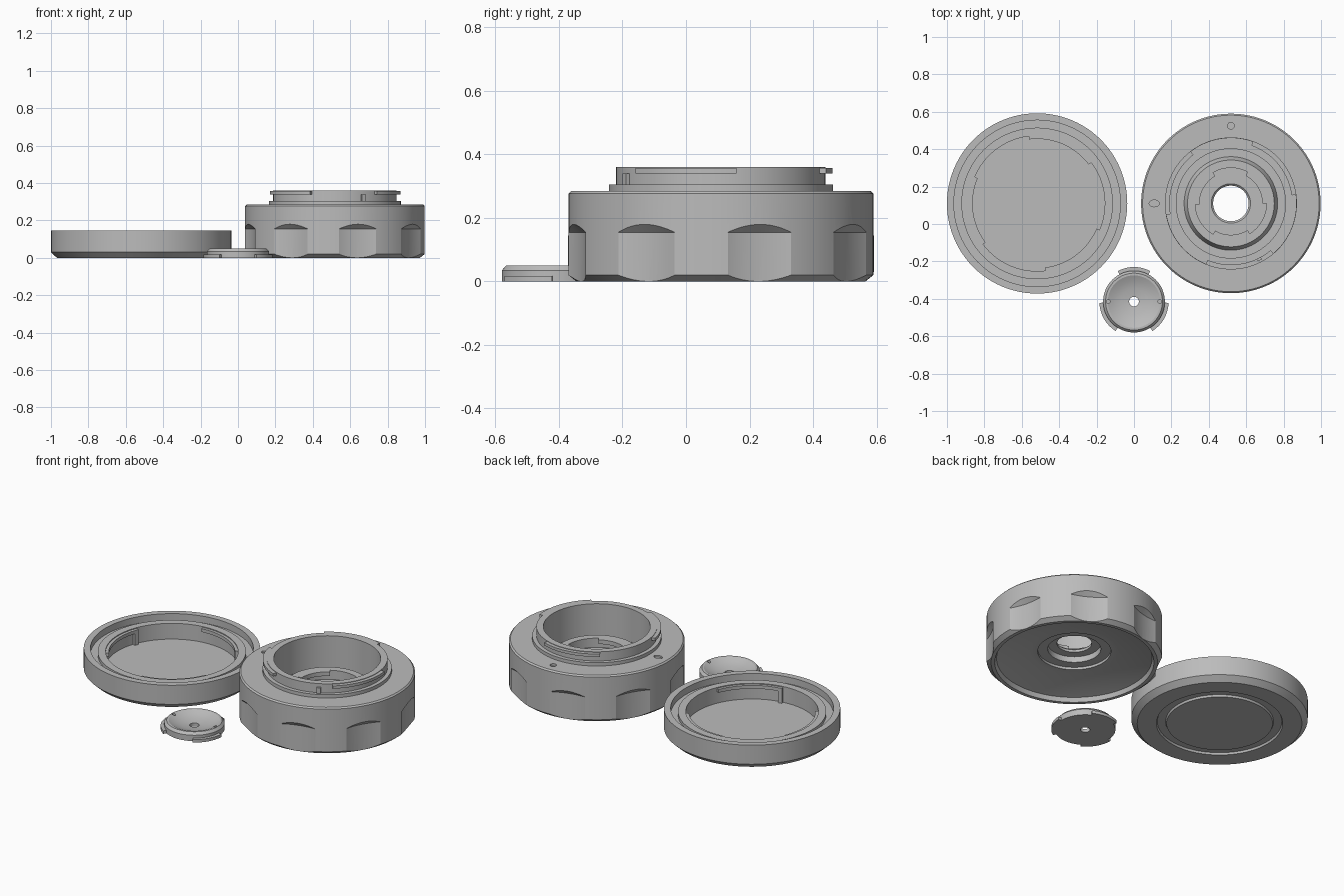
import bpy, bmesh, math
from mathutils import Vector, Matrix

if "Cube" in bpy.data.objects:
    bpy.data.objects.remove(bpy.data.objects["Cube"], do_unlink=True)

grey = bpy.data.materials.new("plain_grey")
grey.use_nodes = True
GREY = (0.5, 0.5, 0.5, 1)
grey.diffuse_color = GREY
grey.node_tree.nodes["Principled BSDF"].inputs["Base Color"].default_value = GREY


def finish(name, bm, center):
    """Turn a bmesh into a shaded, placed object."""
    bmesh.ops.recalc_face_normals(bm, faces=bm.faces)
    mesh = bpy.data.meshes.new(name)
    bm.to_mesh(mesh)
    bm.free()
    mesh.materials.append(grey)
    obj = bpy.data.objects.new(name, mesh)
    obj.location = (*center, 0)
    bpy.context.collection.objects.link(obj)
    smooth(obj)
    return obj


def smooth(obj):
    bpy.ops.object.select_all(action="DESELECT")
    obj.select_set(True)
    bpy.context.view_layer.objects.active = obj
    bpy.ops.object.shade_smooth_by_angle(angle=math.radians(25))


def lathe(name, profile, center, steps=96, start=0, end=360):
    """Spin a closed (radius, height) profile, fully or over an arc."""
    bm = bmesh.new()
    spin = Matrix.Rotation(math.radians(start), 3, "Z")
    verts = [bm.verts.new(spin @ Vector((r, 0, z))) for r, z in profile]
    full = end - start == 360
    if full:
        geom = [bm.edges.new((a, b)) for a, b in zip(verts, verts[1:] + verts[:1])]
    else:
        cap = bm.faces.new(verts)
        geom = [cap] + list(cap.edges)
        bmesh.ops.duplicate(bm, geom=[cap])
    bmesh.ops.spin(bm, geom=verts + geom, cent=(0, 0, 0), axis=(0, 0, 1),
                   angle=math.radians(end - start), steps=steps)
    bmesh.ops.remove_doubles(bm, verts=bm.verts, dist=1e-5)
    bmesh.ops.dissolve_degenerate(bm, edges=bm.edges, dist=1e-6)
    return finish(name, bm, center)


def arc_block(name, r0, r1, z0, z1, center, start, end):
    return lathe(name, [(r0, z0), (r1, z0), (r1, z1), (r0, z1)],
                 center, max(2, int((end - start) / 4)), start, end)


def rod(x, y, radius, z0, z1, center, stretch=1):
    """Round or oval cutter."""
    bm = bmesh.new()
    bmesh.ops.create_cone(bm, cap_ends=True, segments=24, radius1=radius,
                          radius2=radius, depth=z1 - z0)
    bmesh.ops.scale(bm, vec=(stretch, 1, 1), verts=bm.verts)
    bmesh.ops.translate(bm, vec=(x, y, (z0 + z1) / 2), verts=bm.verts)
    return finish("cutter", bm, center)


def cut(obj, cutters):
    for c in cutters:
        c.hide_render = True
        mod = obj.modifiers.new("cut", "BOOLEAN")
        mod.object, mod.operation, mod.solver = c, "DIFFERENCE", "EXACT"
    bpy.context.view_layer.update()
    baked = obj.evaluated_get(bpy.context.evaluated_depsgraph_get())
    mesh = bpy.data.meshes.new_from_object(baked)
    obj.modifiers.clear()
    obj.data = mesh
    for c in cutters:
        bpy.data.objects.remove(c, do_unlink=True)
    smooth(obj)


LID, JAR, PLUG = (-0.518, 0.11), (0.518, 0.11), (0, -0.415)

# Lid: shallow cup with seal groove and a ring groove underneath
lathe("lid", [
    (0, 0), (0.29, 0), (0.295, 0.012), (0.34, 0.012), (0.345, 0), (0.45, 0),
    (0.482, 0.03), (0.482, 0.145), (0.445, 0.145), (0.445, 0.105), (0.405, 0.105),
    (0.405, 0.125), (0.362, 0.125), (0.362, 0.03), (0, 0.03)], LID)

# Lid bayonet rails, each with a stop at one end
for i in range(3):
    a = 37 + 120 * i
    arc_block(f"lid_rail_{i + 1}", 0.345, 0.368, 0.1, 0.12, LID, a, a + 60)
    arc_block(f"lid_stop_{i + 1}", 0.345, 0.368, 0.03, 0.1, LID, a, a + 4)

# Jar body: knob base, neck, inner raised seat and hollow underside
jar = lathe("jar_body", [
    (0.455, 0), (0.48, 0.02), (0.48, 0.277), (0.472, 0.285), (0.353, 0.285),
    (0.353, 0.305), (0.33, 0.305), (0.33, 0.36), (0.292, 0.36), (0.292, 0.16),
    (0.25, 0.16), (0.232, 0.2), (0.19, 0.2), (0.19, 0.145), (0.105, 0.145),
    (0.095, 0.135), (0.095, 0.12), (0.145, 0.12), (0.145, 0.085), (0.2, 0.085),
    (0.2, 0.07), (0.24, 0.07), (0.425, 0.025), (0.435, 0)], JAR)

# Grip scallops with sloping tops, and two alignment marks
cutters = []
for i in range(8):
    a = math.radians(15 + 45 * i)
    spot = (JAR[0] + 0.845 * math.cos(a), JAR[1] + 0.845 * math.sin(a))
    cutters.append(lathe("cutter", [
        (0, -0.1), (0.39, -0.1), (0.39, 0.155), (0.34, 0.205), (0, 0.205)], spot))
cutters.append(rod(0, 0.415, 0.018, 0.27, 0.3, JAR))
cutters.append(rod(-0.41, 0, 0.018, 0.275, 0.3, JAR, 1.5))
cut(jar, cutters)

# Neck bayonet rails and stop, and the seat lips that hold the plug
for i in range(3):
    a = -50 + 120 * i
    arc_block(f"neck_rail_{i + 1}", 0.325, 0.352, 0.34, 0.357, JAR, a, a + 58)
    arc_block(f"seat_lip_{i + 1}", 0.168, 0.194, 0.175, 0.2, JAR,
              120 * i, 120 * i + 62)
arc_block("neck_stop", 0.325, 0.342, 0.305, 0.34, JAR, -65, -61)

# Plug: dished disc with a centre hole and two key holes
plug = lathe("plug", [
    (0.026, 0), (0.165, 0), (0.165, 0.035), (0.152, 0.05), (0.14, 0.05),
    (0.11, 0.036), (0.07, 0.025), (0.026, 0.02)], PLUG)
cut(plug, [rod(s * 0.138, 0, 0.01, 0.03, 0.07, PLUG) for s in (-1, 1)])
for i in range(3):
    a = 62 + 120 * i
    arc_block(f"plug_lug_{i + 1}", 0.16, 0.185, 0, 0.018, PLUG, a, a + 56)
